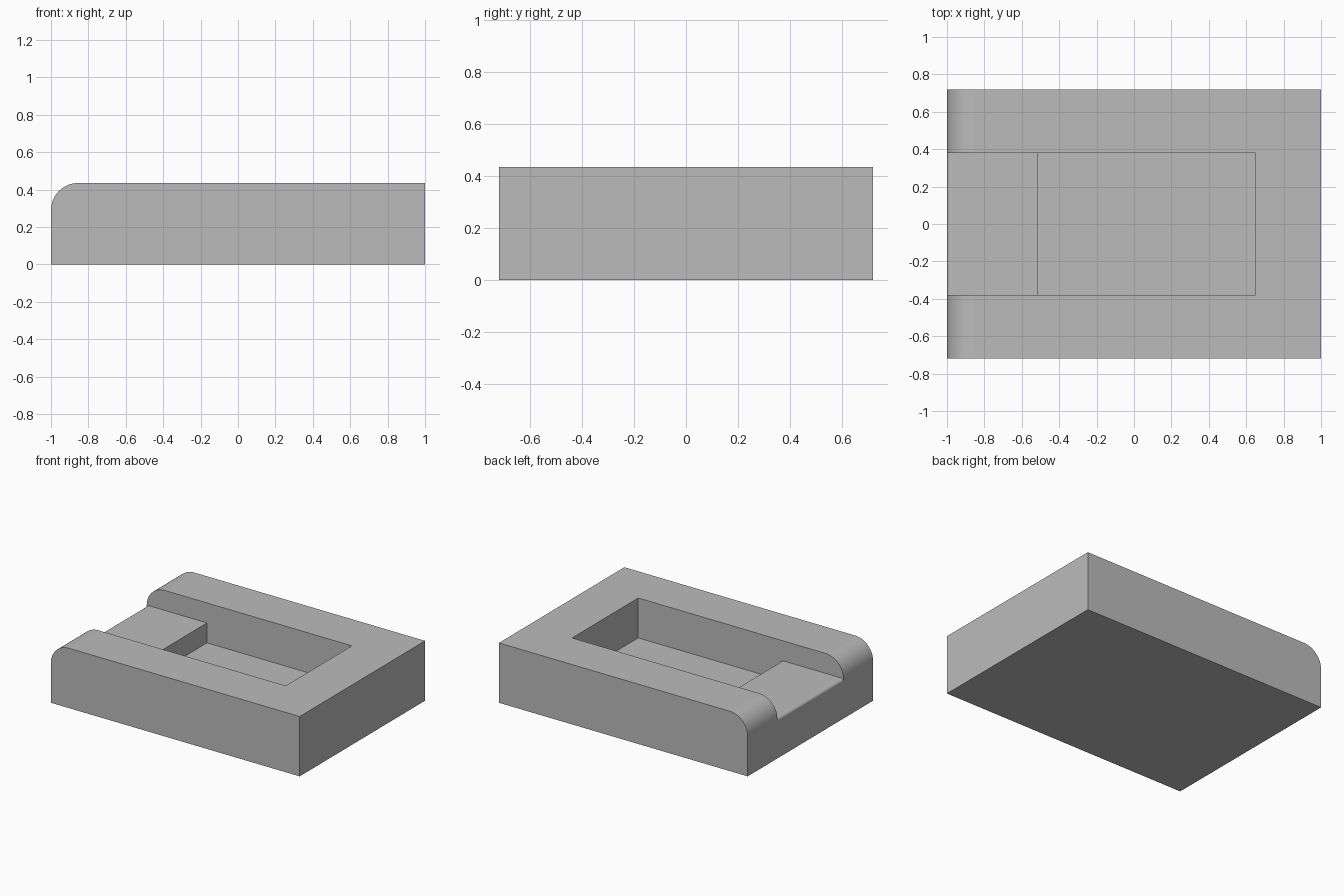
import bpy, bmesh
from math import sin, cos, radians

if "Cube" in bpy.data.objects:
    bpy.data.objects.remove(bpy.data.objects["Cube"])

HALF_X, HALF_Y, HEIGHT = 1.0, 0.72, 0.435
FLOOR, LEDGE = HEIGHT / 3, HEIGHT * 2 / 3
ROUND = HEIGHT / 3

grey = bpy.data.materials.new("plain grey")
grey.use_nodes = True
colour = (0.5, 0.5, 0.5, 1)
grey.diffuse_color = colour
grey.node_tree.nodes["Principled BSDF"].inputs["Base Color"].default_value = colour


def corner(x, z, radius, steps):
    """Quarter round whose outer corner would be at (x, z), from top to side."""
    angles = [radians(90 + 90 * i / steps) for i in range(steps + 1)]
    return [(x + radius + radius * cos(a), z - radius + radius * sin(a)) for a in angles]


def extrude_profile(name, profile, half_width):
    """Sweep a side profile of (x, z) points across y."""
    bm = bmesh.new()
    face = bm.faces.new([bm.verts.new((x, -half_width, z)) for x, z in profile])
    grown = bmesh.ops.extrude_face_region(bm, geom=[face])
    moved = [v for v in grown["geom"] if isinstance(v, bmesh.types.BMVert)]
    bmesh.ops.translate(bm, verts=moved, vec=(0, 2 * half_width, 0))
    bmesh.ops.recalc_face_normals(bm, faces=bm.faces)
    mesh = bpy.data.meshes.new(name)
    bm.to_mesh(mesh)
    bm.free()
    obj = bpy.data.objects.new(name, mesh)
    mesh.materials.append(grey)
    bpy.context.collection.objects.link(obj)
    return obj


# Block with one rounded upper end
block = extrude_profile(
    "block",
    [(-HALF_X, 0), (HALF_X, 0), (HALF_X, HEIGHT)] + corner(-HALF_X, HEIGHT, ROUND, 16)[::1],
    HALF_Y)

# Pocket with a raised ledge that runs out through the rounded end
lip = 0.025
pocket = extrude_profile(
    "pocket_cutter",
    [(-1.2, 0.6), (0.65, 0.6), (0.65, FLOOR), (-0.515, FLOOR), (-0.515, LEDGE)]
    + corner(-HALF_X - 0.001, LEDGE, lip, 6) + [(-1.2, LEDGE - lip)],
    0.38)
pocket.hide_render = True

# Cut the pocket, then discard the cutter
bpy.ops.object.select_all(action='DESELECT')
block.select_set(True)
bpy.context.view_layer.objects.active = block
cut = block.modifiers.new("pocket", 'BOOLEAN')
cut.operation = 'DIFFERENCE'
cut.solver = 'EXACT'
cut.object = pocket
bpy.ops.object.modifier_apply(modifier=cut.name)
bpy.data.objects.remove(pocket)

# Smooth the rounds while keeping flat faces crisp
bpy.ops.object.shade_smooth_by_angle(angle=radians(30))
normals = block.modifiers.new("clean shading", 'WEIGHTED_NORMAL')
normals.keep_sharp = True
